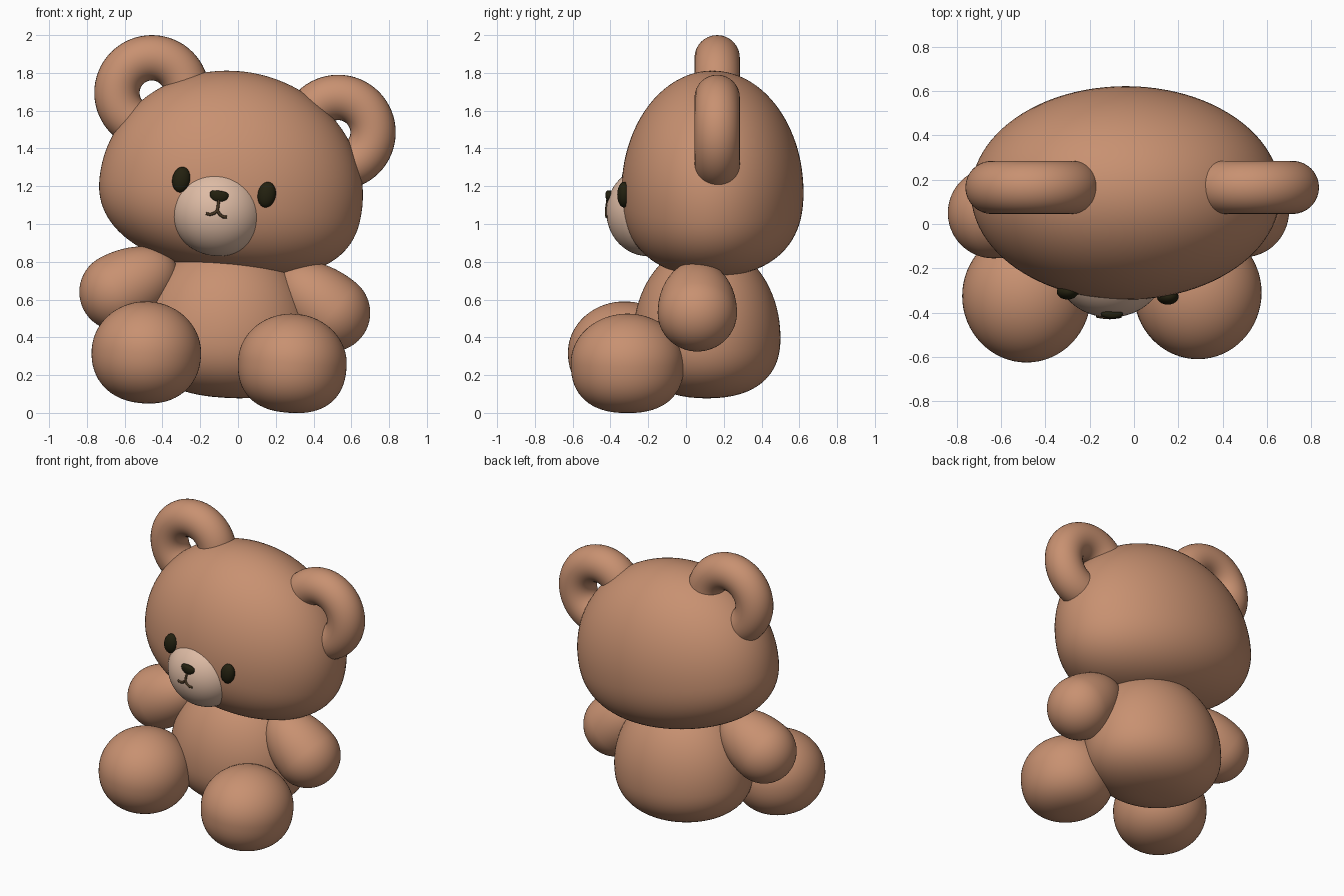
import bpy, bmesh, math
from mathutils import Matrix, Vector

if "Cube" in bpy.data.objects:
    bpy.data.objects.remove(bpy.data.objects["Cube"])


def material(name, rgb):
    m = bpy.data.materials.new(name)
    m.diffuse_color = (*rgb, 1)
    m.use_nodes = True
    m.node_tree.nodes["Principled BSDF"].inputs["Base Color"].default_value = m.diffuse_color
    return m


FUR = material("brown_fur", (0.578, 0.283, 0.165))
CREAM = material("cream_muzzle", (0.73, 0.50, 0.375))
DARK = material("dark_brown", (0.017, 0.015, 0.005))
MOUTH = material("mouth_brown", (0.06, 0.035, 0.015))


def tilt(deg):
    return Matrix.Rotation(math.radians(deg), 4, 'Y')


def egg(name, mat, loc, rx, ry, up, low, deg=0, n_up=2.0, n_low=2.0, seg=64):
    """Rounded egg: separate upper/lower heights and fullness, tilted about y."""
    bm = bmesh.new()
    bmesh.ops.create_uvsphere(bm, u_segments=seg, v_segments=seg // 2, radius=1)
    for v in bm.verts:
        x, y, z = v.co
        rho = math.hypot(x, y)
        h, n = (up, n_up) if z >= 0 else (low, n_low)
        k = rho ** (2 / n) / rho if rho > 1e-5 else 0
        v.co = (x * k * rx, y * k * ry, math.copysign(abs(z) ** (2 / n), z) * h)
    for f in bm.faces:
        f.smooth = True
    bm.transform(Matrix.Translation(loc) @ tilt(deg))
    me = bpy.data.meshes.new(name)
    bm.to_mesh(me)
    bm.free()
    me.materials.append(mat)
    ob = bpy.data.objects.new(name, me)
    bpy.context.collection.objects.link(ob)
    return ob


# Head and body
egg("head", FUR, (-0.037, 0.14, 1.17), 0.70, 0.482, 0.64, 0.43, 9.5, 2.0, 2.4, 96)
egg("body", FUR, (-0.06, 0.11, 0.40), 0.46, 0.39, 0.50, 0.32, 4, 2.0, 2.4, 80)

# Arms, fat at the hand and tapering to the shoulder
egg("left_arm", FUR, (-0.635, 0.05, 0.64), 0.205, 0.205, 0.34, 0.205, 62)
egg("right_arm", FUR, (0.495, 0.06, 0.53), 0.205, 0.21, 0.35, 0.205, -50)

# Legs
egg("left_leg", FUR, (-0.485, -0.325, 0.32), 0.29, 0.30, 0.27, 0.27, 4, 2.0, 2.2)
egg("right_leg", FUR, (0.288, -0.31, 0.265), 0.288, 0.30, 0.26, 0.265, 4, 2.0, 2.4)

# Ring ears
for side, x, z in (("left", -0.456, 1.695), ("right", 0.53, 1.485)):
    bpy.ops.mesh.primitive_torus_add(
        location=(x, 0.165, z), rotation=(math.pi / 2, 0, 0),
        major_radius=0.185, minor_radius=0.12, major_segments=64, minor_segments=32)
    ear = bpy.context.object
    ear.name = side + "_ear"
    ear.data.materials.append(FUR)
    bpy.ops.object.shade_smooth()

# Face
egg("muzzle", CREAM, (-0.107, -0.20, 1.065), 0.248, 0.222, 0.235, 0.235, 10)
for side, x, y, z in (("left", -0.30, -0.305, 1.235), ("right", 0.152, -0.328, 1.155)):
    egg(side + "_eye", DARK, (x, y, z), 0.048, 0.036, 0.068, 0.068, 10, seg=32)
egg("nose", DARK, (-0.10, -0.407, 1.152), 0.05, 0.02, 0.024, 0.04, 8, 3.0, 1.7, 32)


def on_muzzle(u, w):
    """Point on the muzzle surface, from offsets in its tilted frame."""
    d = math.sqrt(max(0, 1 - (u / 0.248) ** 2 - (w / 0.235) ** 2))
    return Vector((-0.107, -0.20, 1.065)) + tilt(10) @ Vector((u, -0.222 * d, w))


# Mouth: short stem and two upturned strokes
cu = bpy.data.curves.new("mouth", 'CURVE')
cu.dimensions = '3D'
cu.bevel_depth = 0.008
cu.bevel_resolution = 2
cu.use_fill_caps = True
strokes = [[(-0.005, 0.06), (-0.003, 0.005)]]
for s in (-1, 1):
    strokes.append([(-0.003 + s * a, b) for a, b in
                    ((0, 0.005), (0.015, -0.012), (0.035, -0.022), (0.056, -0.020))])
for pts in strokes:
    sp = cu.splines.new('POLY')
    sp.points.add(len(pts) - 1)
    for p, uw in zip(sp.points, pts):
        p.co = (*on_muzzle(*uw), 1)
cu.materials.append(MOUTH)
bpy.context.collection.objects.link(bpy.data.objects.new("mouth", cu))
